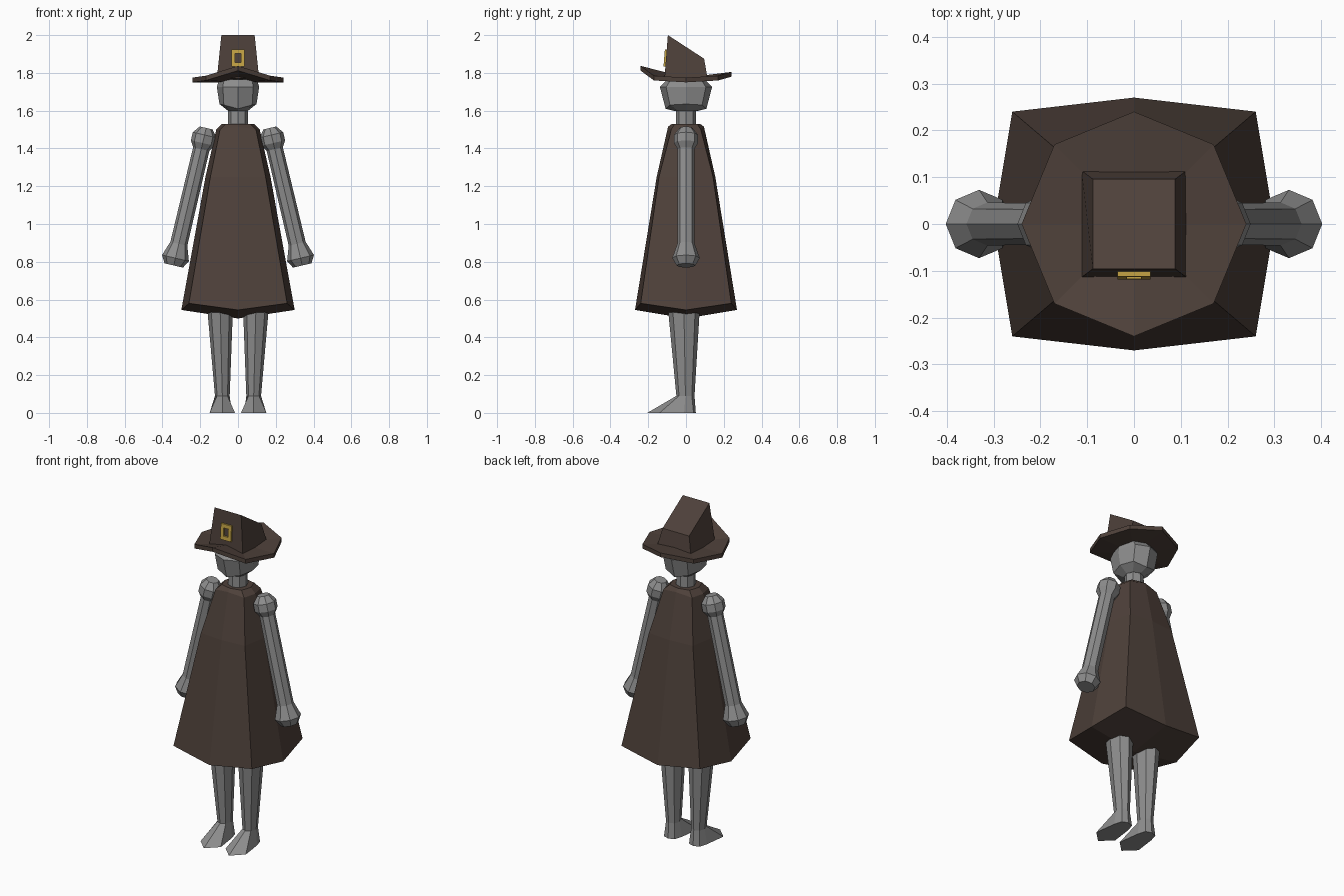
import bpy, math
from mathutils import Vector

if "Cube" in bpy.data.objects:
    bpy.data.objects.remove(bpy.data.objects["Cube"])


def material(name, rgb):
    m = bpy.data.materials.new(name)
    m.diffuse_color = (*rgb, 1)
    m.use_nodes = True
    m.node_tree.nodes["Principled BSDF"].inputs["Base Color"].default_value = m.diffuse_color
    return m


BROWN = material("dark_brown_cloth", (0.076, 0.052, 0.042))
GREY = material("grey_body", (0.27, 0.27, 0.27))
GOLD = material("gold_buckle", (0.56, 0.37, 0.06))


def loft(name, rings, mat, start=None, end=None):
    """Skin rings of points; each end is a flat cap, or a fan to a given point."""
    n = len(rings[0])
    verts = [tuple(p) for r in rings for p in r]
    faces = [(k * n + i, k * n + (i + 1) % n, (k + 1) * n + (i + 1) % n, (k + 1) * n + i)
             for k in range(len(rings) - 1) for i in range(n)]
    for first, tip, flip in ((0, start, True), ((len(rings) - 1) * n, end, False)):
        loop = [first + i for i in range(n)]
        if flip:
            loop.reverse()
        if tip is None:
            faces.append(tuple(loop))
        else:
            verts.append(tip)
            faces += [(loop[i], loop[(i + 1) % n], len(verts) - 1) for i in range(n)]
    me = bpy.data.meshes.new(name)
    me.from_pydata(verts, [], faces)
    me.materials.append(mat)
    ob = bpy.data.objects.new(name, me)
    bpy.context.collection.objects.link(ob)
    return ob


def oct_ring(side, corner, front, z_side, z_corner, z_front, z_back=None, back=None):
    """Eight points, counter-clockwise from +x: side, corner, back, corner..."""
    cx, cy = corner
    back = front if back is None else back
    z_back = z_front if z_back is None else z_back
    return [(side, 0, z_side), (cx, cy, z_corner), (0, back, z_back), (-cx, cy, z_corner),
            (-side, 0, z_side), (-cx, -cy, z_corner), (0, -front, z_front), (cx, -cy, z_corner)]


def ellipse(cx, cy, z, rx, ry, n=8):
    return [(cx + rx * math.cos(2 * math.pi * i / n),
             cy + ry * math.sin(2 * math.pi * i / n), z) for i in range(n)]


def mirrored(ob, name):
    me = ob.data.copy()
    for v in me.vertices:
        v.co.x *= -1
    me.flip_normals()
    twin = bpy.data.objects.new(name, me)
    bpy.context.collection.objects.link(twin)


# Cloak: flared, with a shallow downward point underneath
loft("cloak", [
    oct_ring(0.30, (0.26, 0.24), 0.27, 0.545, 0.58, 0.545),
    oct_ring(0.172, (0.146, 0.143), 0.155, 1.25, 1.25, 1.25),
    oct_ring(0.115, (0.095, 0.078), 0.095, 1.50, 1.50, 1.515),
    oct_ring(0.085, (0.065, 0.06), 0.075, 1.53, 1.53, 1.53),
], BROWN, start=(0, 0, 0.50))

# Neck and head
loft("neck", [ellipse(0, 0, 1.50, 0.055, 0.055), ellipse(0, 0, 1.62, 0.052, 0.052)], GREY)
loft("head", [
    oct_ring(0.05, (0.04, 0.04), 0.055, 1.597, 1.597, 1.597),
    oct_ring(0.098, (0.075, 0.085), 0.108, 1.635, 1.63, 1.61),
    oct_ring(0.112, (0.08, 0.105), 0.138, 1.725, 1.725, 1.725),
    oct_ring(0.10, (0.075, 0.08), 0.10, 1.765, 1.765, 1.765),
], GREY)

# Hat brim: thin octagon turned up at front and back
loft("hat_brim", [
    oct_ring(0.24, (0.17, 0.17), 0.24, 1.75, 1.76, 1.812, 1.78),
    oct_ring(0.24, (0.17, 0.17), 0.24, 1.775, 1.785, 1.837, 1.805),
], BROWN, start=(0, 0, 1.75), end=(0, 0, 1.775))

# Hat crown: tapered box with a top slanting down to the back
crown = [(1, 1), (-1, 1), (-1, -1), (1, -1)]
loft("hat_crown", [
    [(0.112 * x, 0.114 * y, 1.77) for x, y in crown],
    [(0.088 * x, 0.096 * y, 1.875 if y > 0 else 2.0) for x, y in crown],
], BROWN)


# Buckle: square frame lying on the sloping crown front
def front_y(z):
    return -0.114 + (z - 1.77) * 0.018 / 0.23


def plate(name, x0, x1, z0, z1):
    ring = lambda off: [(x, front_y(z) + off, z)
                        for x, z in ((x0, z0), (x1, z0), (x1, z1), (x0, z1))]
    loft(name, [ring(0.002), ring(-0.010)][::-1], GOLD)


plate("buckle_bottom", -0.035, 0.035, 1.833, 1.855)
plate("buckle_top", -0.035, 0.035, 1.903, 1.925)
plate("buckle_left", -0.035, -0.015, 1.855, 1.903)
plate("buckle_right", 0.015, 0.035, 1.855, 1.903)

# Arms: one turned profile, shoulder ball to hand, along a slanted axis
origin, axis = Vector((0.182, 0, 1.45)), Vector((0.23, 0, -0.973)).normalized()
across, depth = Vector((0.973, 0, 0.23)).normalized(), Vector((0, 1, 0))
profile = [(-0.06, 0.035), (-0.022, 0.064), (0.022, 0.064), (0.055, 0.044),
           (0.57, 0.046), (0.648, 0.073), (0.688, 0.05)]
arm = loft("right_arm", [
    [origin + axis * t + (across * math.cos(a) - depth * math.sin(a)) * r
     for a in (i * math.pi / 4 for i in range(8))] for t, r in profile], GREY)
mirrored(arm, "left_arm")

# Legs: tapered, with a wedge foot pointing forward
CX = 0.083
sole = [(0.05, -0.01), (0.035, 0.04), (0, 0.052), (-0.035, 0.04),
        (-0.05, -0.01), (-0.067, -0.14), (0, -0.205), (0.067, -0.14)]
leg = loft("right_leg", [
    [(CX + x, y, 0) for x, y in sole],
    ellipse(CX, -0.003, 0.09, 0.039, 0.048),
    ellipse(0.096, -0.012, 0.60, 0.071, 0.088),
], GREY)
mirrored(leg, "left_leg")
